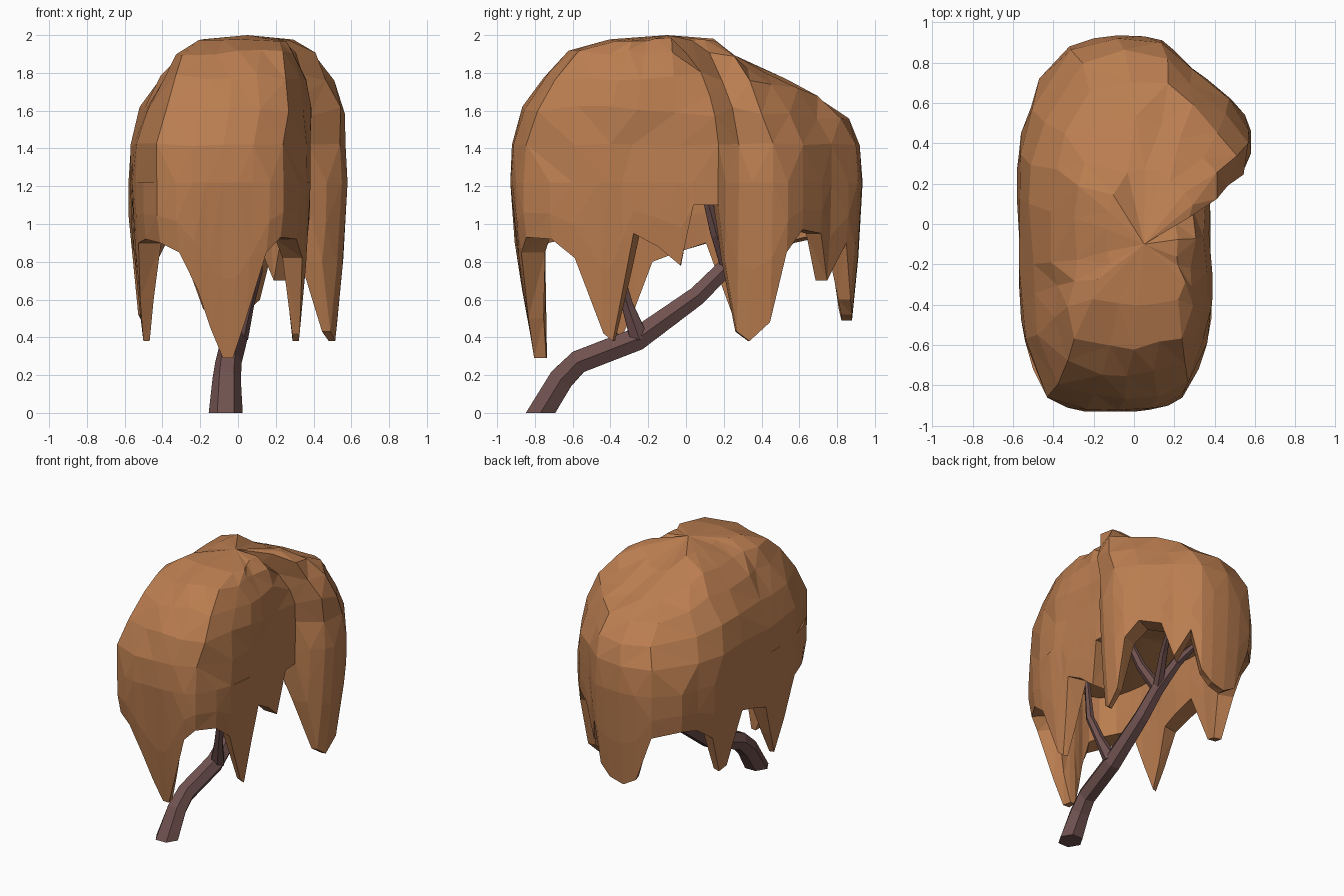
import bpy, bmesh, random
from mathutils import Vector
import math

if "Cube" in bpy.data.objects:
    bpy.data.objects.remove(bpy.data.objects["Cube"])

random.seed(7)


def material(name, rgb):
    m = bpy.data.materials.new(name)
    m.diffuse_color = (*rgb, 1)
    m.use_nodes = True
    m.node_tree.nodes["Principled BSDF"].inputs["Base Color"].default_value = m.diffuse_color
    return m


LEAF = material("autumn_orange", (0.49, 0.205, 0.08))
BARK = material("dark_bark", (0.16, 0.083, 0.078))


def finish(bm, name, mat):
    bmesh.ops.recalc_face_normals(bm, faces=bm.faces)
    me = bpy.data.meshes.new(name)
    bm.to_mesh(me)
    bm.free()
    me.materials.append(mat)
    ob = bpy.data.objects.new(name, me)
    bpy.context.collection.objects.link(ob)
    return ob


# Canopy outline seen from above, with the height of the hanging hem: x, y, hem
HEM = [
    (-.08, -.93, .29), (0, -.93, .29), (.08, -.92, .5), (.17, -.9, .85),
    (.24, -.86, .93), (.32, -.72, .92), (.36, -.6, .82), (.385, -.46, .42),
    (.385, -.41, .38), (.38, -.34, .68), (.38, -.28, .95), (.38, -.15, .88),
    (.38, -.03, .78), (.38, .04, 1.1), (.37, .17, 1.1), (.47, .21, .8),
    (.55, .28, .43), (.58, .35, .38), (.58, .46, .48), (.55, .54, .85),
    (.48, .62, .97), (.36, .72, .95), (.29, .77, .7), (.2, .86, .9),
    (.14, .91, .6), (.05, .93, .52), (-.08, .935, .49), (-.2, .92, .55),
    (-.32, .88, .9), (-.47, .72, .93), (-.51, .58, .9), (-.56, .45, .8),
    (-.57, .35, .5), (-.58, .27, .52), (-.58, .12, .9), (-.57, -.05, .85),
    (-.57, -.2, .8), (-.57, -.3, .55), (-.565, -.38, .38), (-.56, -.47, .6),
    (-.54, -.58, .9), (-.5, -.72, .92), (-.43, -.86, .9), (-.33, -.91, .85),
    (-.24, -.93, .65), (-.17, -.93, .45)]
CENTRE = Vector((.03, -.1, 0))


def crown_ring(bm, scale, z, shift, slope, j):
    """Every second outline point, square at the front, sloping down at the back."""
    ring = []
    for x, y, _ in HEM[::2]:
        p = CENTRE.lerp(Vector((x, y, 0)), scale)
        square = max(0, min(1, (-y - .4) / .4)) * .45 * (1 - scale)
        p.x += (x - CENTRE.x) * square
        p.z = z - slope * max(0, p.y - .15)
        if (x, y) == (.37, .17):       # dip between crown and side lobe
            p.z -= .12 * min(1, (1 - scale) * 4) * min(1, scale * 1.6)
        p += Vector([random.uniform(-j, j) for _ in range(3)])
        p.x = max(-.58, min(.58, p.x + shift))
        p.y = max(-.93, min(.93, p.y))
        ring.append(bm.verts.new(p))
    return ring


def skirt_ring(bm, drop, inner):
    """Ring of the skirt: drop 0 is the rim, 1 the hem; locks thin to their tips."""
    ring = []
    for x, y, h in HEM:
        z = 1.22 + (h - 1.22) * drop
        p = Vector((x, y, 0))
        inward = (Vector((-.08, y * .6, 0)) - p).normalized()
        front = y < -.85
        thick = min(.16, max(.035, .035 + .19 * (z - .38))) + .03 * front
        p += inward * (inner * thick + (.17 if front else .1) * max(0, 1.05 - z))
        p.z = z
        ring.append(bm.verts.new(p))
    return ring


def bridge(bm, a, b):
    """Join ring a to ring b, where b has the same or twice as many points."""
    k = len(b) // len(a)
    n = len(a)
    for i in range(n):
        low = [b[(i * k + s) % len(b)] for s in range(k, -1, -1)]
        bm.faces.new([a[i], a[(i + 1) % n]] + low)


# Weeping canopy: crown, hanging locks, then the inner side and ceiling
bm = bmesh.new()
rings = [crown_ring(bm, *r) for r in
         [(.36, 1.975, .06, .75, .008), (.61, 1.91, .05, .42, .018),
          (.78, 1.78, .04, .17, .02), (.915, 1.61, .02, .07, .02),
          (.99, 1.42, 0, 0, .008)]]
rings += [skirt_ring(bm, d, t) for d, t in
          [(0, 0), (.55, 0), (1, 0), (1, 1), (.5, 1), (0, 1)]]
for a, b in zip(rings, rings[1:]):
    bridge(bm, a, b)
for ring, tip in ((rings[0], (.05, -.1, 2.0)), (rings[-1], (-.08, .0, 1.3))):
    v = bm.verts.new(tip)
    for i in range(len(ring)):
        bm.faces.new([ring[i], ring[(i + 1) % len(ring)], v])
bmesh.ops.triangulate(bm, faces=bm.faces, quad_method='SHORT_EDGE')
finish(bm, "weeping_canopy", LEAF)


# Trunk and branches: six-sided tapering tubes
def tube(name, path, radii, flat_base=False, sides=6):
    bm = bmesh.new()
    pts = [Vector(p) for p in path]
    prev = None
    for i, (p, r) in enumerate(zip(pts, radii)):
        t = (pts[min(i + 1, len(pts) - 1)] - pts[max(i - 1, 0)]).normalized()
        if flat_base and i == 0:
            t = Vector((0, 0, 1))
        side = (Vector((1, 0, 0)) - t * t.x).normalized()
        up = t.cross(side)
        ring = []
        for k in range(sides):
            a = math.tau * k / sides
            ring.append(bm.verts.new(p + r * (side * math.cos(a) + up * math.sin(a))))
        if prev:
            bridge(bm, prev, ring)
        else:
            bm.faces.new(ring)
        prev = ring
    bm.faces.new(prev)
    finish(bm, name, BARK)


tube("leaning_trunk",
     [(-.065, -.77, 0), (-.06, -.66, .18), (-.05, -.57, .27), (-.02, -.26, .39),
      (-.02, .06, .62), (-.03, .22, .78), (-.06, .4, .93), (-.1, .58, 1.02)],
     [.09, .075, .07, .07, .058, .052, .04, .02], True)
tube("front_branch", [(0, -.25, .4), (.05, -.31, .57), (.1, -.36, .75), (.12, -.38, 1.15)],
     [.055, .035, .03, .015])
tube("middle_branch", [(-.03, .22, .78), (.07, .16, .95), (.17, .08, 1.25)],
     [.045, .035, .02])
tube("back_branch", [(-.03, .22, .78), (.08, .42, .95), (.16, .58, 1.05)],
     [.04, .03, .015])
